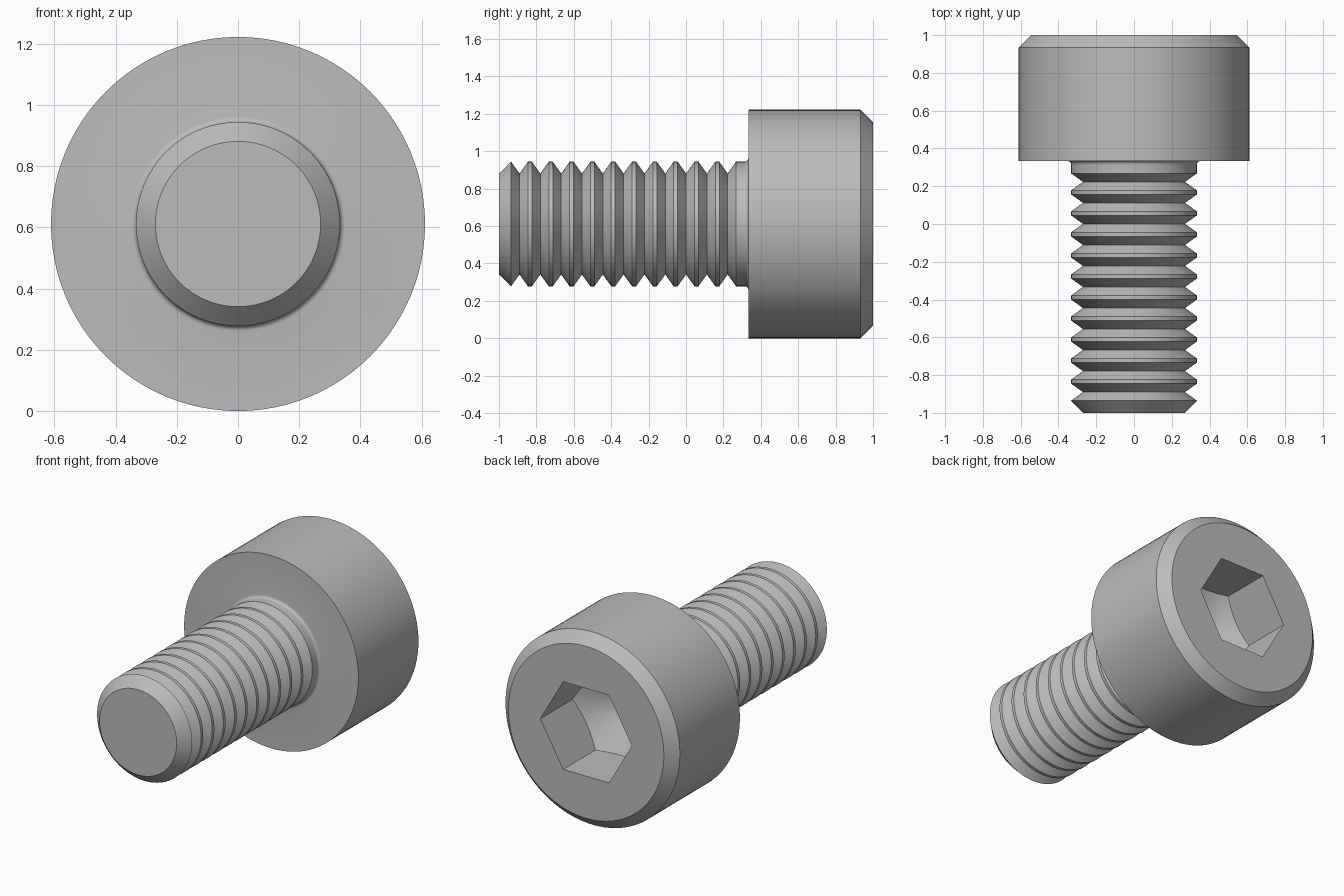
import bpy, bmesh, math

if "Cube" in bpy.data.objects:
    bpy.data.objects.remove(bpy.data.objects["Cube"], do_unlink=True)

HEAD_R, SHANK_R, ROOT_R = 0.611, 0.333, 0.27
HEAD_Y = 0.333          # underside of the head
CHAMFER = 0.066
PITCH = 0.1113
HEX_R = 0.321           # socket radius across corners
SOCKET_Y = 0.68         # where the socket walls meet the drill cone

steel = bpy.data.materials.new("grey steel")
steel.use_nodes = True
steel.diffuse_color = (0.5, 0.5, 0.5, 1)
steel.node_tree.nodes["Principled BSDF"].inputs["Base Color"].default_value = (0.5, 0.5, 0.5, 1)


def lathe(name, profile, sides):
    """Revolve (radius, y) points about the screw axis and cap both ends."""
    bm = bmesh.new()
    rings = []
    for r, y in profile:
        angles = [2 * math.pi * i / sides for i in range(sides)]
        rings.append([bm.verts.new((r * math.cos(a), y, HEAD_R + r * math.sin(a))) for a in angles])
    for a, b in zip(rings, rings[1:]):
        for i in range(sides):
            j = (i + 1) % sides
            bm.faces.new((a[i], a[j], b[j], b[i]))
    bm.faces.new(rings[0])
    bm.faces.new(rings[-1])
    bmesh.ops.recalc_face_normals(bm, faces=bm.faces)
    mesh = bpy.data.meshes.new(name)
    bm.to_mesh(mesh)
    bm.free()
    mesh.materials.append(steel)
    obj = bpy.data.objects.new(name, mesh)
    bpy.context.collection.objects.link(obj)
    return obj


def activate(obj):
    bpy.ops.object.select_all(action='DESELECT')
    obj.select_set(True)
    bpy.context.view_layer.objects.active = obj


def cut(target, tool, operation):
    """Apply a boolean and discard its tool."""
    tool.hide_render = True
    mod = target.modifiers.new("cut", 'BOOLEAN')
    mod.operation = operation
    mod.solver = 'EXACT'
    mod.object = tool
    activate(target)
    bpy.ops.object.modifier_apply(modifier=mod.name)
    bpy.data.objects.remove(tool, do_unlink=True)


# Shank: chamfered tip, then evenly spaced V grooves
profile = [(ROOT_R, -1)]
for k in range(11):
    y = -0.89 + k * PITCH
    profile += [(SHANK_R, y - 0.045), (ROOT_R, y), (SHANK_R, y + 0.045)]

# Small fillet under the head
fillet = 0.018
for i in range(6):
    t = math.pi / 2 * i / 5
    profile.append((SHANK_R + fillet * (1 - math.cos(t)), HEAD_Y - fillet * (1 - math.sin(t))))

# Cylindrical head with chamfered rim
profile += [(HEAD_R, HEAD_Y), (HEAD_R, 1 - CHAMFER), (HEAD_R - CHAMFER, 1)]
screw = lathe("cap_screw", profile, 96)

# Hexagonal socket ending in a shallow drill cone
socket = lathe("socket_cutter", [(HEX_R, 0.4), (HEX_R, 1.1)], 6)
cone_depth = HEX_R * math.tan(math.radians(30))
drill = lathe("drill_cutter", [(0.002, SOCKET_Y - cone_depth), (HEX_R + 0.002, SOCKET_Y),
                               (HEX_R + 0.002, 1.2)], 96)
cut(socket, drill, 'INTERSECT')
cut(screw, socket, 'DIFFERENCE')

activate(screw)
bpy.ops.object.shade_smooth_by_angle(angle=math.radians(25))
